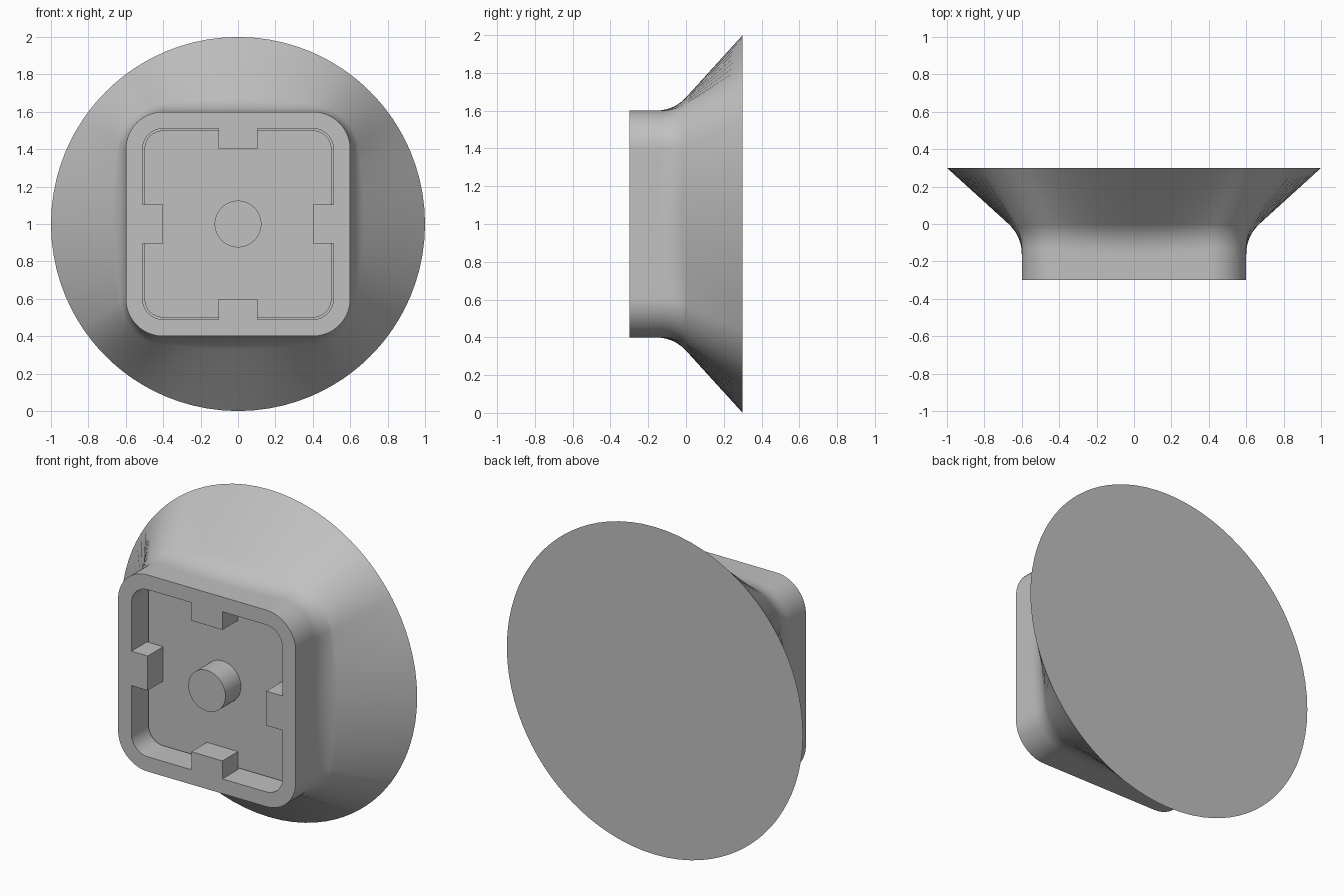
import bpy, bmesh, math
from mathutils import Vector

if "Cube" in bpy.data.objects:
    bpy.data.objects.remove(bpy.data.objects["Cube"], do_unlink=True)

MID = 1.0                       # height of the central axis
FRONT, BACK, FLOOR = -0.3, 0.3, -0.15
ARC, FLAT = 16, 16              # segments per corner and per straight side

grey = bpy.data.materials.new("plain grey")
grey.use_nodes = True
grey.diffuse_color = (0.53, 0.53, 0.53, 1)
grey.node_tree.nodes["Principled BSDF"].inputs["Base Color"].default_value = grey.diffuse_color


def finish(bm, name):
    """Turn a bmesh into a named, shaded object."""
    bmesh.ops.recalc_face_normals(bm, faces=bm.faces)
    mesh = bpy.data.meshes.new(name)
    bm.to_mesh(mesh)
    bm.free()
    mesh.materials.append(grey)
    obj = bpy.data.objects.new(name, mesh)
    bpy.context.collection.objects.link(obj)
    bpy.ops.object.select_all(action='DESELECT')
    obj.select_set(True)
    bpy.context.view_layer.objects.active = obj
    bpy.ops.object.shade_smooth_by_angle(angle=math.radians(25))
    return obj


def rounded_square(half, radius, y):
    """Closed ring of points around a rounded square."""
    ring = []
    c = half - radius
    for k in range(4):
        turn = k * math.pi / 2
        quarter = [(half, -c + 2 * c * i / FLAT) for i in range(FLAT)]
        for i in range(ARC):
            a = math.pi / 2 * i / ARC
            quarter.append((c + radius * math.cos(a), c + radius * math.sin(a)))
        for u, v in quarter:
            ring.append(Vector((u * math.cos(turn) - v * math.sin(turn), y,
                                MID + u * math.sin(turn) + v * math.cos(turn))))
    return ring


# Flared body: rounded square blended into a round disc
knee = rounded_square(0.6, 0.2, -0.064)
axis = Vector((0, BACK, MID))
disc = []
for p in knee:
    d = Vector((p.x, 0, p.z - MID)).normalized()
    disc.append(axis + d)

rings = [disc]
STEPS, BLEND = 10, 0.225
for s in range(STEPS + 1):
    t = s / STEPS
    ring = []
    for p, q in zip(knee, disc):
        out = (q - p).normalized()
        back = Vector((0, -1, 0))
        bend = out.angle(-back)
        reach = BLEND * math.tan(bend / 2)
        a, b = p + out * reach, p + back * reach
        ring.append(a * (1 - t) ** 2 + p * 2 * t * (1 - t) + b * t ** 2)
    rings.append(ring)

# Front rim, hollow, narrow groove and hollow floor
rings += [rounded_square(0.6, 0.2, FRONT),
          rounded_square(0.51, 0.11, FRONT),
          rounded_square(0.51, 0.11, FLOOR + 0.02),
          rounded_square(0.5, 0.1, FLOOR + 0.02),
          rounded_square(0.5, 0.1, FLOOR)]
rings[-3] = rounded_square(0.51, 0.11, FLOOR + 0.02)
rings[-2] = rounded_square(0.5, 0.1, FLOOR + 0.02)

bm = bmesh.new()
loops = [[bm.verts.new(p) for p in ring] for ring in rings]
for la, lb in zip(loops, loops[1:]):
    for i in range(len(la)):
        j = (i + 1) % len(la)
        bm.faces.new((la[i], la[j], lb[j], lb[i]))
bm.faces.new(loops[0])
bm.faces.new(loops[-1])
finish(bm, "flared_body")

# Four locating tabs inside the rim
for k, name in enumerate(("left_tab", "top_tab", "right_tab", "bottom_tab")):
    bm = bmesh.new()
    bmesh.ops.create_cube(bm, size=1)
    bmesh.ops.scale(bm, vec=(0.112, FLOOR - FRONT, 0.21), verts=bm.verts)
    bmesh.ops.translate(bm, vec=(0.456, (FRONT + FLOOR) / 2, 0), verts=bm.verts)
    turn = k * math.pi / 2
    for v in bm.verts:
        x, z = v.co.x, v.co.z
        v.co.x = x * math.cos(turn) - z * math.sin(turn)
        v.co.z = MID + x * math.sin(turn) + z * math.cos(turn)
    finish(bm, name)

# Central peg
bm = bmesh.new()
bmesh.ops.create_cone(bm, cap_ends=True, segments=64, radius1=0.125, radius2=0.125,
                      depth=FLOOR - FRONT)
for v in bm.verts:
    x, y, z = v.co
    v.co = (x, z + (FRONT + FLOOR) / 2, MID + y)
finish(bm, "centre_peg")
